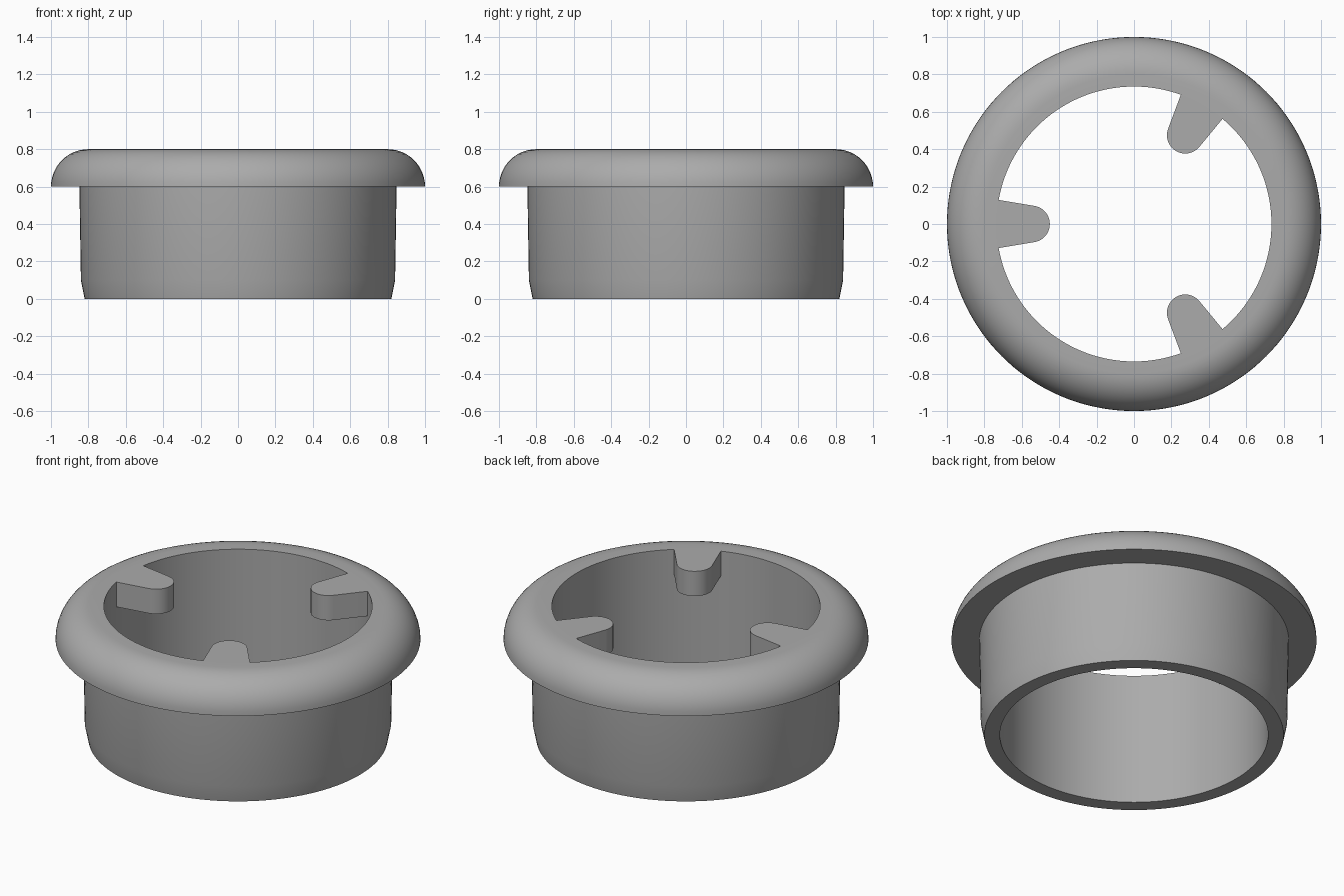
import bpy, bmesh
from math import sin, cos, pi, radians
from mathutils import Matrix

cube = bpy.data.objects.get("Cube")
if cube:
    bpy.data.objects.remove(cube, do_unlink=True)

grey = bpy.data.materials.new("mid grey")
grey.use_nodes = True
colour = (0.41, 0.41, 0.41, 1)
grey.diffuse_color = colour
grey.node_tree.nodes["Principled BSDF"].inputs["Base Color"].default_value = colour

BORE, TOP, SEGMENTS = 0.735, 0.8, 144


def make_object(name, bm):
    bmesh.ops.recalc_face_normals(bm, faces=bm.faces)
    mesh = bpy.data.meshes.new(name)
    bm.to_mesh(mesh)
    bm.free()
    mesh.materials.append(grey)
    obj = bpy.data.objects.new(name, mesh)
    bpy.context.collection.objects.link(obj)
    return obj


# Flanged sleeve: closed profile spun around z
rim = [(0.8 + 0.2 * cos(a), 0.6 + 0.2 * sin(a))
       for a in (i * pi / 24 for i in range(13))]
profile = [(BORE, 0), (0.82, 0), (0.84, 0.1), (0.848, 0.6)] + rim + [(BORE, TOP)]
bm = bmesh.new()
verts = [bm.verts.new((r, 0, z)) for r, z in profile]
edges = [bm.edges.new((v, verts[i - 1])) for i, v in enumerate(verts)]
bmesh.ops.spin(bm, geom=verts + edges, cent=(0, 0, 0), axis=(0, 0, 1),
               angle=2 * pi, steps=SEGMENTS, use_duplicate=False)
bmesh.ops.remove_doubles(bm, verts=bm.verts, dist=1e-5)
sleeve = make_object("flanged_sleeve", bm)

# Three inward lugs: round tip, sides flaring towards the wall
FLARE, TIP, CENTRE, ROOT = radians(9.5), 0.098, 0.548, 0.765
arc = [radians(90) + FLARE + i * (pi - 2 * FLARE) / 20 for i in range(21)]
tip = [(CENTRE + TIP * cos(a), TIP * sin(a)) for a in arc]
root_y = tip[0][1] + (ROOT - tip[0][0]) * sin(FLARE) / cos(FLARE)
outline = [(ROOT, root_y)] + tip + [(ROOT, -root_y)]
bm = bmesh.new()
for degrees in (60, 180, 300):
    face = bm.faces.new([bm.verts.new((x, y, TOP - 0.15)) for x, y in outline])
    made = bmesh.ops.extrude_face_region(bm, geom=[face], use_keep_orig=True)["geom"]
    raised = [g for g in made if isinstance(g, bmesh.types.BMVert)]
    bmesh.ops.translate(bm, verts=raised, vec=(0, 0, 0.15))
    bmesh.ops.rotate(bm, verts=raised + list(face.verts), cent=(0, 0, 0),
                     matrix=Matrix.Rotation(radians(degrees), 3, "Z"))
lugs = make_object("lugs", bm)

# Fuse lugs and sleeve into one solid
union = sleeve.modifiers.new("fuse lugs", "BOOLEAN")
union.operation = "UNION"
union.solver = "EXACT"
union.object = lugs
bpy.ops.object.select_all(action="DESELECT")
sleeve.select_set(True)
bpy.context.view_layer.objects.active = sleeve
bpy.ops.object.modifier_apply(modifier=union.name)
bpy.data.objects.remove(lugs, do_unlink=True)
bpy.ops.object.shade_smooth_by_angle(angle=radians(30))
